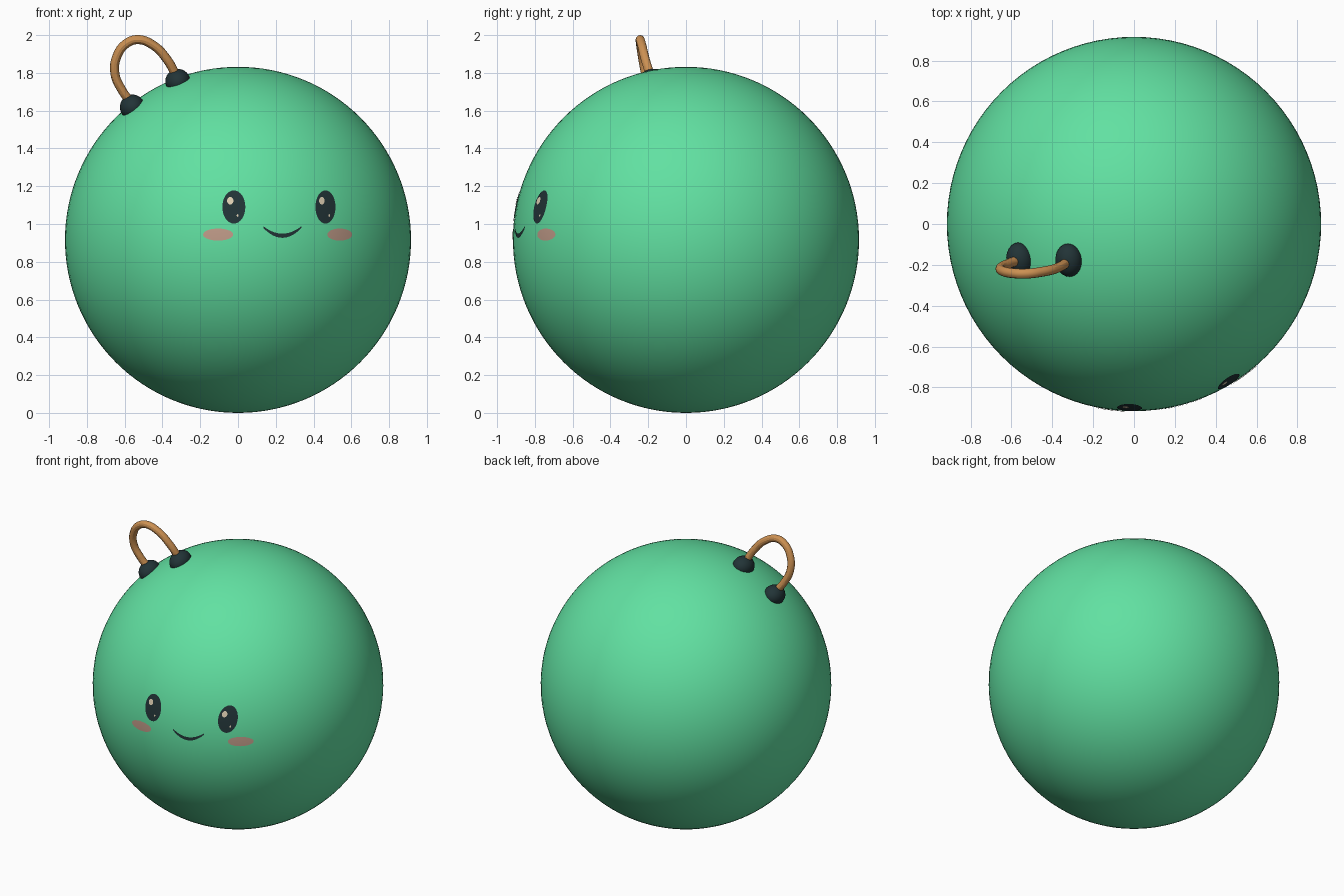
import bpy, bmesh
from math import sin, cos, pi, sqrt
from mathutils import Matrix, Vector

cube = bpy.data.objects.get("Cube")
if cube:
    bpy.data.objects.remove(cube, do_unlink=True)

R = 0.916
CENTRE = Vector((0, 0, R))


def material(name, colour):
    mat = bpy.data.materials.new(name)
    mat.use_nodes = True
    mat.diffuse_color = (*colour, 1)
    mat.node_tree.nodes["Principled BSDF"].inputs["Base Color"].default_value = (*colour, 1)
    return mat


green = material("mint green", (0.12, 0.75, 0.36))
dark = material("dark slate", (0.016, 0.034, 0.038))
copper = material("copper", (0.60, 0.28, 0.085))
pink = material("blush pink", (0.53, 0.33, 0.25))
cream = material("eye cream", (0.75, 0.64, 0.46))


def finish(name, bm, mat):
    mesh = bpy.data.meshes.new(name)
    for face in bm.faces:
        face.smooth = True
    bm.to_mesh(mesh)
    bm.free()
    mesh.materials.append(mat)
    obj = bpy.data.objects.new(name, mesh)
    bpy.context.collection.objects.link(obj)
    return obj


def on_front(x, z, lift):
    """Point on the front of the ball, raised slightly off its surface."""
    h = z - R
    return Vector((x, -sqrt((R + lift) ** 2 - x * x - h * h), z))


def oval(name, x, z, rx, rz, mat, lift=0.003, rings=4, sides=32):
    """Thin oval decal that follows the curve of the ball."""
    bm = bmesh.new()
    middle = bm.verts.new(on_front(x, z, lift))
    inner = None
    for k in range(1, rings + 1):
        f = k / rings
        ring = [bm.verts.new(on_front(x + f * rx * cos(2 * pi * i / sides),
                                      z + f * rz * sin(2 * pi * i / sides), lift))
                for i in range(sides)]
        for i in range(sides):
            j = (i + 1) % sides
            if inner:
                bm.faces.new((inner[i], ring[i], ring[j], inner[j]))
            else:
                bm.faces.new((middle, ring[i], ring[j]))
        inner = ring
    return finish(name, bm, mat)


# Ball body
bm = bmesh.new()
bmesh.ops.create_uvsphere(bm, u_segments=96, v_segments=64, radius=R,
                          matrix=Matrix.Translation(CENTRE))
finish("body", bm, green)

# Eyes with highlights, and cheeks
for side, ex, erx, cx, crx in (("right", -0.022, 0.061, -0.105, 0.08),
                               ("left", 0.463, 0.053, 0.539, 0.066)):
    oval(side + "_eye", ex, 1.09, erx, 0.088, dark)
    oval(side + "_eye_highlight", ex - 0.019, 1.123, erx * 0.28, 0.02, cream, 0.006)
    oval(side + "_eye_glint", ex + 0.02, 1.045, 0.005, 0.007, cream, 0.006, 2, 12)
    oval(side + "_cheek", cx, 0.944, crx, 0.032, pink)

# Smile: a tapered curved strip
bm = bmesh.new()
previous = None
for i in range(25):
    t = i / 12 - 1
    x, z = 0.235 + 0.1 * t, 0.938 + 0.045 * t * t
    half = 0.011 * (1 - 0.55 * t * t)
    pair = [bm.verts.new(on_front(x, z + s * half, 0.003)) for s in (-1, 1)]
    if previous:
        bm.faces.new((previous[0], pair[0], pair[1], previous[1]))
    previous = pair
finish("smile", bm, dark)

# Domed sockets standing on the ball
for name, x, y in (("outer_socket", -0.56, -0.172), ("inner_socket", -0.319, -0.177)):
    up = Vector((x, y, sqrt(R * R - x * x - y * y))).normalized()
    across = Vector((0, 1, 0)).cross(up).normalized()
    along = up.cross(across)
    turn = Matrix((across, along, up)).transposed().to_4x4()
    bm = bmesh.new()
    bmesh.ops.create_uvsphere(bm, u_segments=32, v_segments=16, radius=1,
                              matrix=Matrix.Diagonal((0.066, 0.082, 0.064, 1)))
    bmesh.ops.bisect_plane(bm, geom=bm.verts[:] + bm.edges[:] + bm.faces[:],
                           plane_co=(0, 0, -0.008), plane_no=(0, 0, 1), clear_inner=True)
    bmesh.ops.transform(bm, matrix=Matrix.Translation(CENTRE + up * R) @ turn, verts=bm.verts)
    finish(name, bm, dark)

# Wire loop joining the sockets
path = [(-0.56, -0.175, 1.635), (-0.615, -0.195, 1.71), (-0.652, -0.215, 1.80),
        (-0.638, -0.232, 1.895), (-0.59, -0.241, 1.956), (-0.53, -0.243, 1.976),
        (-0.45, -0.234, 1.947), (-0.375, -0.215, 1.87), (-0.323, -0.185, 1.775)]
curve = bpy.data.curves.new("wire_loop", "CURVE")
curve.dimensions = "3D"
curve.bevel_depth = 0.024
curve.bevel_resolution = 4
curve.use_fill_caps = True
spline = curve.splines.new("BEZIER")
spline.bezier_points.add(len(path) - 1)
for point, co in zip(spline.bezier_points, path):
    point.co = co
    point.handle_left_type = point.handle_right_type = "AUTO"
curve.materials.append(copper)
loop = bpy.data.objects.new("wire_loop", curve)
bpy.context.collection.objects.link(loop)
bpy.ops.object.select_all(action="DESELECT")
loop.select_set(True)
bpy.context.view_layer.objects.active = loop
bpy.ops.object.convert(target="MESH")
bpy.ops.object.shade_smooth_by_angle()
